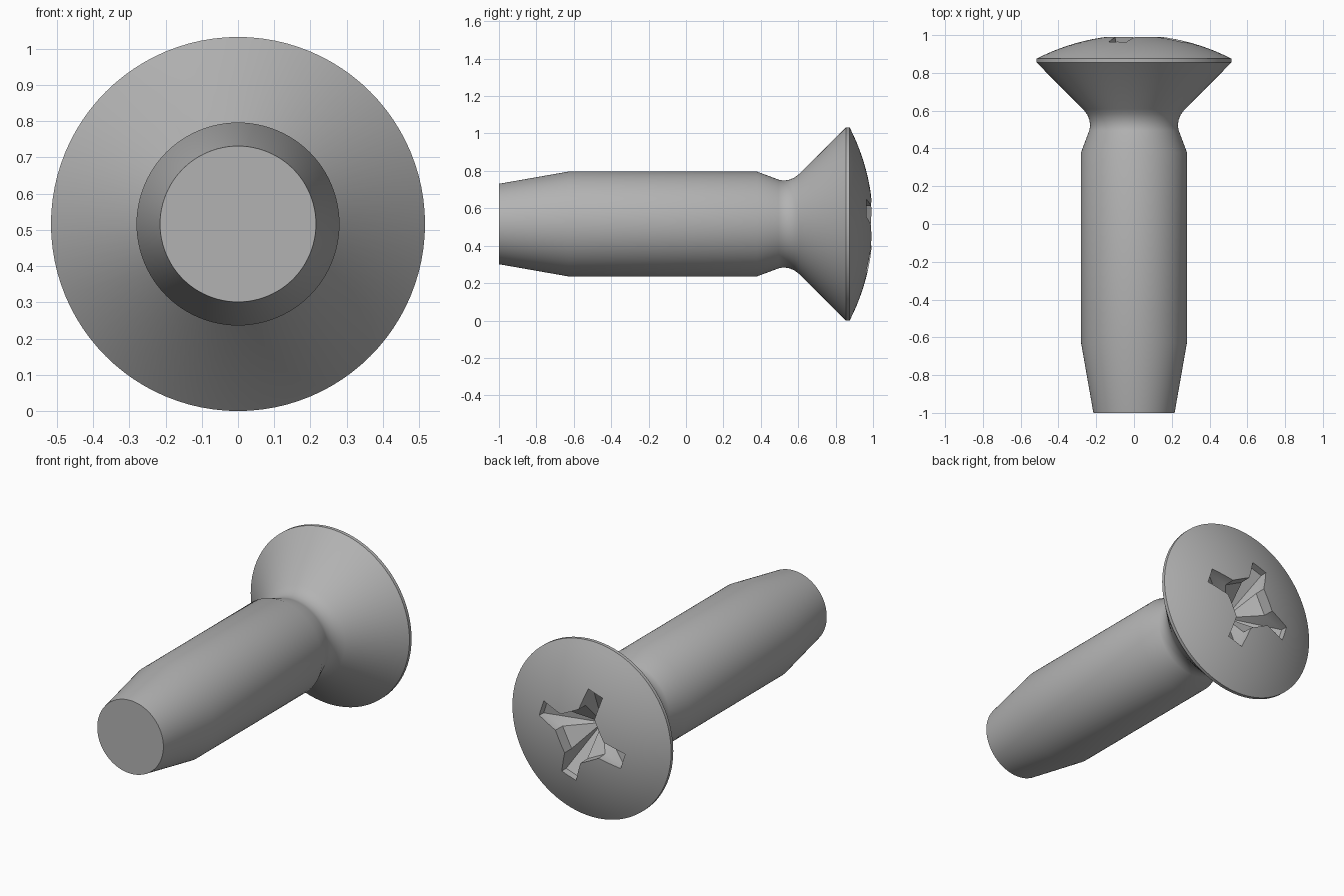
import bpy
import bmesh
import math
from mathutils import Vector

if "Cube" in bpy.data.objects:
    bpy.data.objects.remove(bpy.data.objects["Cube"])

HEAD_R = 0.516
AXIS_Z = HEAD_R
SEGMENTS = 96

steel = bpy.data.materials.new("grey_steel")
steel.use_nodes = True
GREY = (0.45, 0.45, 0.45, 1)
steel.diffuse_color = GREY
steel.node_tree.nodes["Principled BSDF"].inputs["Base Color"].default_value = GREY


def make_object(name, bm):
    bmesh.ops.recalc_face_normals(bm, faces=bm.faces)
    mesh = bpy.data.meshes.new(name)
    bm.to_mesh(mesh)
    bm.free()
    mesh.materials.append(steel)
    obj = bpy.data.objects.new(name, mesh)
    obj.location.z = AXIS_Z
    bpy.context.collection.objects.link(obj)
    return obj


# Screw body: (radius, y) profile from tip to rim, then the domed head
profile = [(0, -1), (0.215, -1), (0.28, -0.63), (0.28, 0.38), (0.237, 0.495),
           (0.232, 0.52), (0.236, 0.55), (0.248, 0.58), (0.27, 0.608),
           (HEAD_R, 0.855), (HEAD_R, 0.875)]
rise = 0.125
dome_r = (HEAD_R ** 2 + rise ** 2) / (2 * rise)
sweep = math.asin(HEAD_R / dome_r)
for i in range(11, -1, -1):
    a = sweep * i / 12
    profile.append((dome_r * math.sin(a), 1 - dome_r * (1 - math.cos(a))))

bm = bmesh.new()
verts = [bm.verts.new((r, y, 0)) for r, y in profile]
edges = [bm.edges.new(pair) for pair in zip(verts, verts[1:])]
bmesh.ops.spin(bm, geom=verts + edges, cent=(0, 0, 0), axis=(0, 1, 0),
               angle=math.tau, steps=SEGMENTS)
bmesh.ops.remove_doubles(bm, verts=bm.verts, dist=1e-4)
bmesh.ops.dissolve_degenerate(bm, edges=bm.edges, dist=1e-5)
screw = make_object("screw", bm)

# Cross recess cutter: straight mouth, then walls and floors closing inward
arm = [(0.285, -0.05), (0.285, 0.05), (0.15, 0.055), (0.055, 0.15)]
TURN = math.radians(18)


def cross_ring(bm, y, scale):
    ring = []
    for k in range(4):
        a = TURN + k * math.pi / 2
        for u, v in arm:
            x = u * math.cos(a) - v * math.sin(a)
            z = u * math.sin(a) + v * math.cos(a)
            ring.append(bm.verts.new(Vector((x * scale, y, z * scale))))
    return ring


bm = bmesh.new()
rings = [cross_ring(bm, 1.1, 1), cross_ring(bm, 0.925, 0.97),
         cross_ring(bm, 0.79, 0.1)]
for low, high in zip(rings, rings[1:]):
    for i in range(len(low)):
        j = (i + 1) % len(low)
        bm.faces.new((low[i], low[j], high[j], high[i]))
bm.faces.new(rings[0])
bm.faces.new(rings[-1])
cutter = make_object("recess_cutter", bm)
cutter.hide_render = True

# Cut the recess and finish the shading
cut = screw.modifiers.new("cross_recess", "BOOLEAN")
cut.operation = "DIFFERENCE"
cut.solver = "EXACT"
cut.object = cutter
bpy.ops.object.select_all(action="DESELECT")
screw.select_set(True)
bpy.context.view_layer.objects.active = screw
bpy.ops.object.modifier_apply(modifier=cut.name)
bpy.data.objects.remove(cutter)
bpy.ops.object.shade_smooth_by_angle(angle=math.radians(28))
